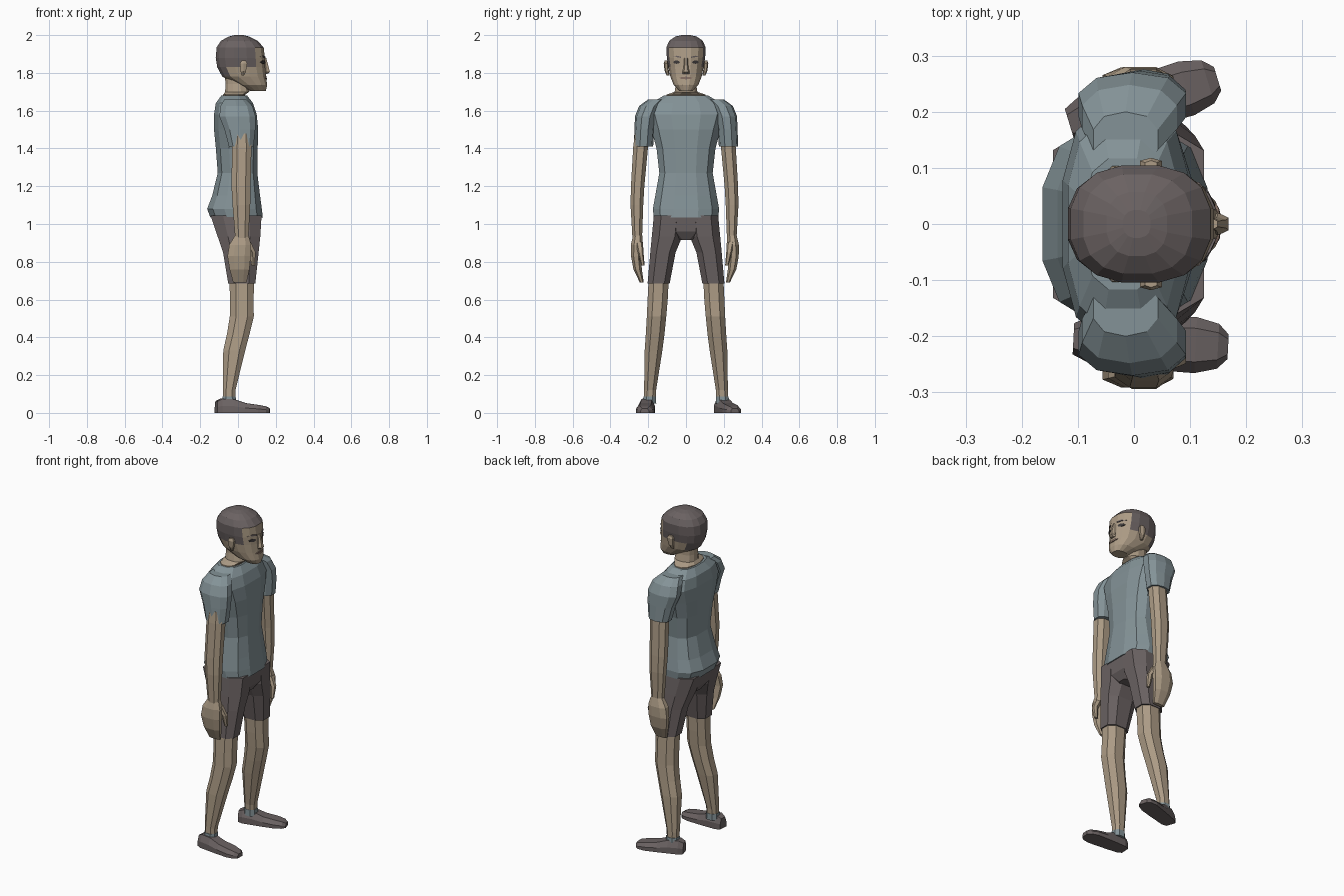
import bpy, bmesh, math
from mathutils import Vector
from mathutils.bvhtree import BVHTree

if "Cube" in bpy.data.objects:
    bpy.data.objects.remove(bpy.data.objects["Cube"])


def material(name, rgb):
    m = bpy.data.materials.new(name)
    m.use_nodes = True
    m.diffuse_color = (*rgb, 1)
    m.node_tree.nodes["Principled BSDF"].inputs["Base Color"].default_value = (*rgb, 1)
    return m


skin = material("skin", (0.42, 0.335, 0.24))
shirt_grey = material("shirt_blue_grey", (0.23, 0.29, 0.31))
dark = material("charcoal_brown", (0.145, 0.122, 0.122))
eye_dark = material("eye_dark", (0.05, 0.045, 0.045))
lip = material("lip_brown", (0.22, 0.15, 0.12))


def finish(name, bm, mats, rule=None):
    bmesh.ops.recalc_face_normals(bm, faces=bm.faces)
    if rule:
        for f in bm.faces:
            f.material_index = rule(f.calc_center_median())
    me = bpy.data.meshes.new(name)
    bm.to_mesh(me)
    ob = bpy.data.objects.new(name, me)
    for m in mats:
        me.materials.append(m)
    bpy.context.collection.objects.link(ob)
    return ob


def skin_rings(rings):
    """Join rings of points with quads and cap both ends."""
    bm = bmesh.new()
    loops = [[bm.verts.new(p) for p in ring] for ring in rings]
    n = len(loops[0])
    for a, b in zip(loops, loops[1:]):
        for i in range(n):
            j = (i + 1) % n
            bm.faces.new((a[i], a[j], b[j], b[i]))
    bm.faces.new(loops[0])
    bm.faces.new(loops[-1])
    return bm


def oval(z, cx, cy, rx, ry, n, power):
    pts = []
    for i in range(n):
        a = 2 * math.pi * (i + 0.5) / n
        c, s = math.cos(a), math.sin(a)
        pts.append(Vector((cx + rx * math.copysign(abs(c) ** power, c),
                           cy + ry * math.copysign(abs(s) ** power, s), z)))
    return pts


def limb(name, rows, mat, side=1, shift=0, n=8, power=0.85):
    """Loft of ovals, rows are z, centre x, centre y, radius x, radius y."""
    rings = [oval(z, x, side * y + shift, rx, ry, n, power) for z, x, y, rx, ry in rows]
    return finish(name, skin_rings(rings), [mat])


def body_rings(rows, n, power):
    """Rows are z, back x, front x, half width."""
    return skin_rings([oval(z, (b + f) / 2, 0, (f - b) / 2, w, n, power) for z, b, f, w in rows])


# Shirt body
shirt = [(1.035, -.15, .135, .175), (1.08, -.167, .13, .18), (1.15, -.14, .12, .167),
         (1.27, -.11, .105, .145), (1.4, -.12, .107, .16), (1.5, -.13, .11, .188),
         (1.58, -.13, .102, .215), (1.64, -.12, .082, .19), (1.68, -.09, .05, .12)]
finish("shirt_body", body_rings(shirt, 12, 0.75), [shirt_grey])

# Pelvis of the shorts
pelvis = [(.915, -.09, .09, .05), (.96, -.12, .12, .15), (1.05, -.15, .13, .17)]
finish("shorts_pelvis", body_rings(pelvis, 12, 0.75), [dark])

# Neck with the open collar
limb("neck", [(1.665, -.02, 0, .06, .11), (1.685, -.02, 0, .06, .105), (1.7, -.004, 0, .066, .062),
              (1.74, -.008, 0, .06, .055), (1.82, -.015, 0, .058, .055)], skin, n=12)

# Head, hair coloured by height and depth
head = [(1.705, .06, .148, .036), (1.735, .0, .156, .066), (1.78, -.085, .15, .084),
        (1.83, -.112, .146, .094), (1.88, -.12, .144, .103), (1.935, -.115, .138, .106),
        (1.97, -.092, .105, .09), (1.992, -.05, .06, .058), (2.0, -.02, .03, .025)]


def hair_rule(c):
    if c.z > 1.935 or (c.z > 1.83 and c.x < .095) or (c.z > 1.78 and c.x < -.04):
        return 1
    return 0


head_bm = body_rings(head, 16, 0.82)
finish("head", head_bm, [skin, dark], hair_rule)
surface = BVHTree.FromBMesh(head_bm)


# Face details laid on the head as thin plates
def plate(name, outline, mat):
    rings = [[], []]
    for y, z in outline:
        hit = surface.ray_cast(Vector((1, y, z)), Vector((-1, 0, 0)))[0]
        for ring, depth in zip(rings, (-.003, .005)):
            ring.append(hit + Vector((depth, 0, 0)))
    finish(name, skin_rings(rings), [mat])


def disc(y, z, ry, rz, n=8):
    return [(y + ry * math.cos(2 * math.pi * i / n), z + rz * math.sin(2 * math.pi * i / n))
            for i in range(n)]


plate("mouth", disc(0, 1.773, .036, .007), lip)
limb("nose", [(1.795, .148, 0, .01, .018), (1.805, .15, 0, .021, .02),
              (1.825, .148, 0, .018, .013), (1.88, .142, 0, .008, .009)], skin, n=6)

# Per side: label, sign, foot turn, ankle position
for label, s, turn, ankle in (("left", 1, 17, (-.05, .198)), ("right", -1, -3, (-.04, -.208))):
    plate(label + "_eye", disc(s * .05, 1.857, .018, .009), eye_dark)
    plate(label + "_brow", [(s * y, z) for y, z in
                            ((.026, 1.879), (.026, 1.886), (.05, 1.891), (.075, 1.884), (.05, 1.883))], dark)
    limb(label + "_ear", [(1.785, .025, .094, .008, .008), (1.81, .028, .102, .016, .011),
                          (1.85, .03, .106, .022, .012), (1.865, .03, .105, .012, .008)], skin, s, n=6)

    # Sleeve, arm, hand and thumb
    limb(label + "_sleeve", [(1.41, .017, .225, .068, .051), (1.5, .01, .22, .085, .053),
                             (1.57, -.003, .212, .1, .058), (1.625, -.008, .19, .088, .058),
                             (1.66, -.015, .15, .06, .05)], shirt_grey, s, n=10)
    limb(label + "_arm", [(1.48, .02, .225, .05, .04), (1.41, .02, .232, .055, .042),
                          (1.2, .016, .248, .054, .038), (1.1, .018, .252, .05, .036),
                          (.92, .02, .25, .037, .027)], skin, s, -.008)
    limb(label + "_hand", [(.94, .02, .25, .038, .026), (.89, .012, .254, .062, .034),
                           (.83, .006, .259, .066, .028), (.76, .008, .25, .056, .024),
                           (.69, .01, .228, .038, .011)], skin, s, -.006)
    limb(label + "_thumb", [(.905, .048, .242, .022, .02), (.85, .077, .234, .018, .015),
                            (.78, .08, .222, .01, .009)], skin, s, -.006, n=6)

    # Shorts leg, leg and sock
    limb(label + "_shorts_leg", [(.685, .02, .145, .076, .062), (.85, .015, .122, .1, .071),
                                 (.935, .005, .1, .12, .086), (1.045, -.01, .09, .143, .085)],
         dark, s, power=0.75)
    limb(label + "_leg", [(.06, -.047, .192, .034, .033), (.12, -.047, .19, .036, .034),
                          (.33, -.02, .172, .062, .05), (.42, .002, .163, .064, .053),
                          (.51, .02, .156, .068, .055), (.6, .02, .15, .067, .057),
                          (.72, .02, .144, .07, .057)], skin, s)
    limb(label + "_sock", [(.05, -.047, .193, .04, .038), (.088, -.047, .192, .037, .036)], shirt_grey, s)

    # Shoe, lofted from heel to toe and turned with the foot
    rings = []
    for x, w, h in ((-.068, .028, .062), (-.04, .041, .075), (.02, .045, .072),
                    (.08, .048, .052), (.15, .05, .042), (.19, .04, .034), (.208, .022, .024)):
        rings.append([Vector((x, w * a, h * b)) for a, b in
                      ((-1, 0), (1, 0), (1, .5), (.6, 1), (-.6, 1), (-1, .5))])
    shoe = finish(label + "_shoe", skin_rings(rings), [dark])
    shoe.location = (*ankle, 0)
    shoe.rotation_euler.z = math.radians(turn)
